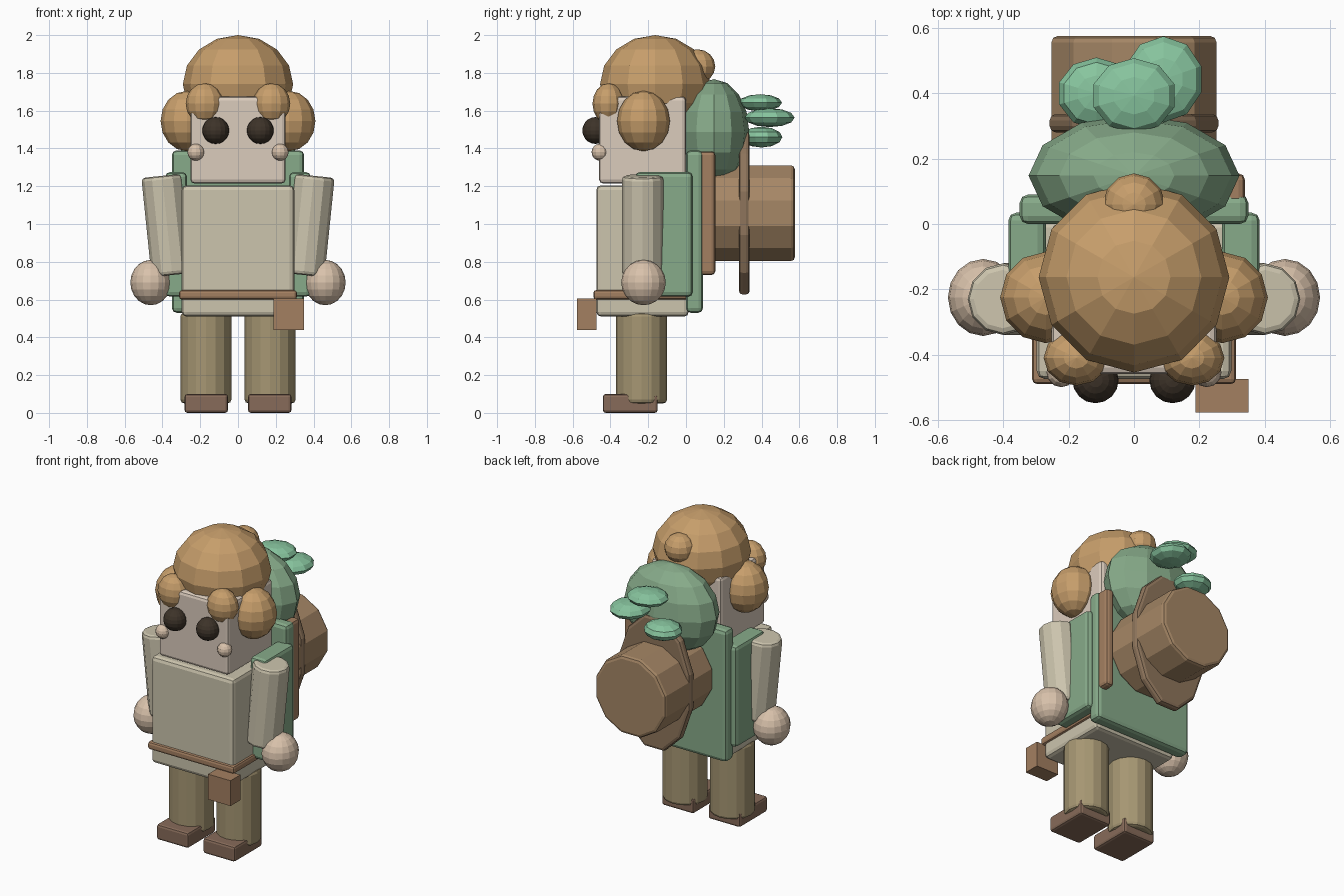
import bpy, math
from mathutils import Vector

if "Cube" in bpy.data.objects:
    bpy.data.objects.remove(bpy.data.objects["Cube"])


def lin(v):
    return v / 12.92 if v <= 0.04045 else ((v + 0.055) / 1.055) ** 2.4


def mat(name, r, g, b):
    m = bpy.data.materials.new(name)
    m.diffuse_color = (lin(r), lin(g), lin(b), 1)
    m.use_nodes = True
    m.node_tree.nodes["Principled BSDF"].inputs["Base Color"].default_value = m.diffuse_color
    return m


HAIR = mat("hair_tan", 0.78, 0.62, 0.42)
SKIN = mat("skin", 0.86, 0.80, 0.74)
HAND = mat("hand_skin", 0.85, 0.76, 0.67)
SHIRT = mat("shirt_cream", 0.80, 0.77, 0.68)
CLOTH = mat("trouser_olive", 0.65, 0.59, 0.45)
SHOE = mat("shoe_brown", 0.53, 0.42, 0.35)
LEATHER = mat("leather", 0.64, 0.50, 0.38)
GREEN = mat("cloak_green", 0.53, 0.67, 0.54)
LEAF = mat("leaf_green", 0.53, 0.77, 0.62)
PACK = mat("pack_brown", 0.65, 0.53, 0.40)
BRIM = mat("brim_brown", 0.56, 0.46, 0.36)
DARK = mat("eye_dark", 0.24, 0.20, 0.16)


def finish(name, material, bevel=0.0):
    o = bpy.context.object
    o.name = name
    o.data.materials.append(material)
    if bevel:
        b = o.modifiers.new("bevel", "BEVEL")
        b.width, b.segments, b.limit_method = bevel, 2, 'ANGLE'
        b.angle_limit = math.radians(50)
    return o


def box(name, material, lo, hi, bevel=0.02):
    lo, hi = Vector(lo), Vector(hi)
    bpy.ops.mesh.primitive_cube_add(size=1, location=(lo + hi) / 2)
    o = bpy.context.object
    o.scale = hi - lo
    bpy.ops.object.transform_apply(location=False, rotation=False, scale=True)
    return finish(name, material, bevel)


def ball(name, material, loc, radii, seg=12, rings=8):
    bpy.ops.mesh.primitive_uv_sphere_add(segments=seg, ring_count=rings, radius=1, location=loc)
    bpy.context.object.scale = radii
    bpy.ops.object.transform_apply(location=False, rotation=False, scale=True)
    return finish(name, material)


def rod(name, material, a, b, r, seg=12, bevel=0.02, squash=1.0, turn=0.0):
    """Cylinder from a to b; squash scales its local x radius."""
    a, b = Vector(a), Vector(b)
    d = b - a
    bpy.ops.mesh.primitive_cylinder_add(vertices=seg, radius=r, depth=d.length)
    o = bpy.context.object
    o.rotation_euler = (0, 0, turn)
    bpy.ops.object.transform_apply(location=False, rotation=True, scale=False)
    o.scale = (squash, 1, 1)
    bpy.ops.object.transform_apply(location=False, rotation=False, scale=True)
    if abs(d.normalized().y) > 0.9:
        o.rotation_euler = (-math.pi / 2, 0, 0)
    else:
        o.rotation_euler = (0, math.atan2(d.x, d.z), 0)
    o.location = (a + b) / 2
    return finish(name, material, bevel)


# Mirrored parts
for s, side in ((-1, "left"), (1, "right")):
    def span(x0, x1):
        return sorted((s * x0, s * x1))

    rod(side + "_leg", CLOTH, (s * 0.17, -0.235, 0.05), (s * 0.17, -0.235, 0.53), 0.135, 16)
    x0, x1 = span(0.053, 0.283)
    box(side + "_shoe", SHOE, (x0, -0.44, 0.0), (x1, -0.15, 0.10), 0.015)
    rod(side + "_arm", SHIRT, (s * 0.348, -0.23, 0.73), (s * 0.402, -0.23, 1.255), 0.11, 12)
    ball(side + "_hand", HAND, (s * 0.462, -0.225, 0.69), (0.108, 0.118, 0.12), 16, 10)
    x0, x1 = span(0.27, 0.385)
    box(side + "_cloak_panel", GREEN, (x0, -0.27, 0.615), (x1, 0.035, 1.275), 0.025)
    ball(side + "_eye", DARK, (s * 0.118, -0.478, 1.495), (0.071,) * 3, 16, 10)
    ball(side + "_cheek", HAND, (s * 0.223, -0.455, 1.38), (0.045,) * 3)
    ball(side + "_side_curl", HAIR, (s * 0.27, -0.225, 1.545), (0.14, 0.14, 0.16))
    ball(side + "_front_curl", HAIR, (s * 0.177, -0.41, 1.637), (0.10, 0.085, 0.108))

# Body, belt and pouch
box("torso", SHIRT, (-0.298, -0.475, 0.51), (0.298, 0.015, 1.205), 0.025)
box("belt", LEATHER, (-0.312, -0.49, 0.60), (0.312, 0.01, 0.65), 0.015)
box("belt_pouch", LEATHER, (0.188, -0.577, 0.44), (0.35, -0.475, 0.605), 0)

# Head and hair
box("head", SKIN, (-0.252, -0.46, 1.215), (0.252, 0.0, 1.675), 0.02)
ball("hair_cap", HAIR, (0, -0.163, 1.74), (0.292, 0.292, 0.26))
ball("hair_bun", HAIR, (0, 0.06, 1.835), (0.095, 0.095, 0.09))

# Cloak back and hood bundle
box("cloak_back", GREEN, (-0.35, 0.0, 0.53), (0.35, 0.09, 1.39), 0.025)
ball("hood_bundle", GREEN, (0, 0.148, 1.487), (0.323, 0.187, 0.28))

# Round pack with its tall oval rim, and the side stick
rod("pack_drum", PACK, (0, 0.08, 1.057), (0, 0.576, 1.057), 0.262, 12, 0.02, 1.0, math.radians(15))
rod("pack_rim", BRIM, (0, 0.28, 1.057), (0, 0.337, 1.057), 0.446, 12, 0.02, 0.6, math.radians(15))
box("side_stick", LEATHER, (0.28, 0.06, 0.73), (0.34, 0.155, 1.385), 0.02)

# Leaves behind the bundle
for i, (loc, radii) in enumerate((
        ((-0.115, 0.40, 1.46), (0.12, 0.11, 0.055)),
        ((0.09, 0.443, 1.563), (0.122, 0.132, 0.05)),
        ((0.0, 0.393, 1.642), (0.13, 0.115, 0.045)))):
    ball("leaf_%d" % (i + 1), LEAF, loc, radii, 10, 6)
